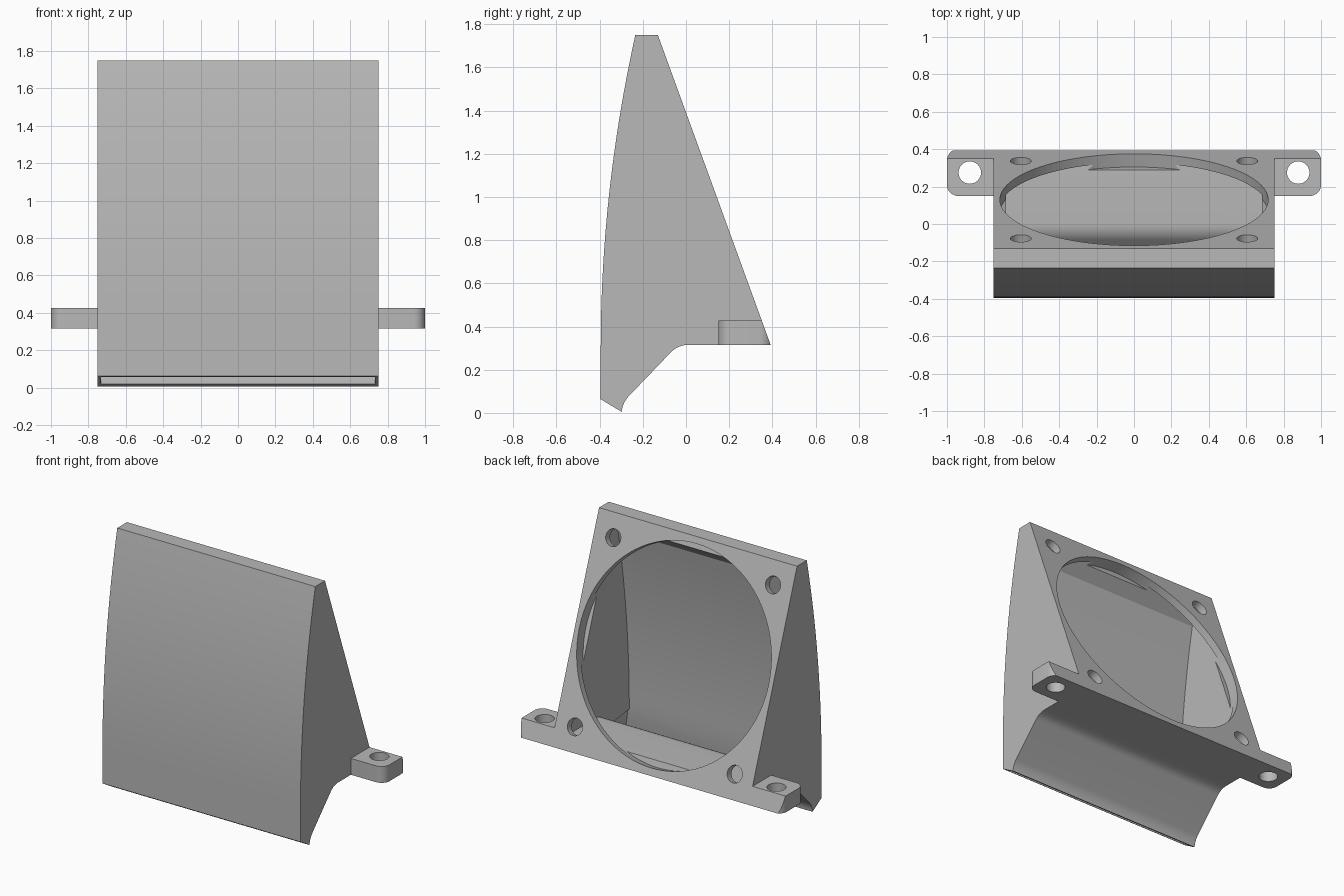
import bpy, bmesh, math
from mathutils import Matrix, Vector

if bpy.data.objects.get("Cube"):
    bpy.data.objects.remove(bpy.data.objects["Cube"])

TILT = math.radians(70)
CENTRE = Vector((0, 0.13, 1.035))      # middle of the sloping mounting face
FACE = Matrix.Translation(CENTRE) @ Matrix.Rotation(-TILT, 4, "X")
BASE = 0.315                           # underside of the mounting lugs


def back(z, depth=0):
    """Y of the sloping face at height z, or of a plane behind it."""
    return CENTRE.y - (z - CENTRE.z) / math.tan(TILT) - depth / math.sin(TILT)


def front(z):
    """Y of the gently curved front wall."""
    return -0.395 + 0.16 * (max(z - 0.3, 0) / 1.45) ** 2


def finish(name, bm):
    bmesh.ops.recalc_face_normals(bm, faces=bm.faces)
    mesh = bpy.data.meshes.new(name)
    bm.to_mesh(mesh)
    bm.free()
    obj = bpy.data.objects.new(name, mesh)
    bpy.context.collection.objects.link(obj)
    return obj


def prism(name, profile, width):
    """Extrude a (y, z) profile across x; width may depend on z."""
    bm = bmesh.new()
    sides = [[bm.verts.new((s * width(z), y, z)) for y, z in profile] for s in (-1, 1)]
    for ring in sides:
        bm.faces.new(ring)
    n = len(profile)
    for i in range(n):
        j = (i + 1) % n
        bm.faces.new((sides[0][i], sides[0][j], sides[1][j], sides[1][i]))
    return finish(name, bm)


def cylinder(name, radius, depth, matrix, segments=32):
    bm = bmesh.new()
    bmesh.ops.create_cone(bm, cap_ends=True, segments=segments, radius1=radius,
                          radius2=radius, depth=depth, matrix=matrix)
    return finish(name, bm)


def box(name, size, matrix):
    bm = bmesh.new()
    bmesh.ops.create_cube(bm, size=1, matrix=matrix @ Matrix.Diagonal((*size, 1)))
    return finish(name, bm)


def combine(target, tool, operation):
    mod = target.modifiers.new(operation.title(), "BOOLEAN")
    mod.operation, mod.object, mod.solver = operation, tool, "EXACT"
    bpy.context.view_layer.objects.active = target
    bpy.ops.object.modifier_apply(modifier=mod.name)
    bpy.data.objects.remove(tool)


def arc(cy, cz, r, start, end, steps=8):
    angles = [math.radians(start + (end - start) * i / steps) for i in range(steps + 1)]
    return [(cy + r * math.cos(a), cz + r * math.sin(a)) for a in angles]


# Outer shell: curved front, chamfered outlet and swept underside
heights = [0.3 + 1.45 * i / 16 for i in range(17)]
outer = [(-0.298, 0.005), (-0.395, 0.063)]
outer += [(front(z), z) for z in heights]
outer += [(back(1.75), 1.75), (back(1.75) + 0.1, 1.75), (back(BASE) + 0.1, BASE)]
outer += arc(0.01, BASE - 0.11, 0.11, 90, 135)
outer += arc(-0.178, -0.005, 0.12, 135, 175)
duct = prism("fan_duct", outer, lambda z: 0.75)

# Side lugs with rounded outer corners
for side in (-1, 1):
    bm = bmesh.new()
    outline = arc(0.94, 0.34, 0.06, 90, 0) + arc(0.94, 0.21, 0.06, 0, -90)
    outline += [(0.7, 0.15), (0.7, 0.4)]
    bottom = bm.faces.new([bm.verts.new((side * x, y, BASE)) for x, y in outline])
    top = bmesh.ops.extrude_face_region(bm, geom=[bottom])["geom"]
    bmesh.ops.translate(bm, vec=(0, 0, 0.112),
                        verts=[v for v in top if isinstance(v, bmesh.types.BMVert)])
    combine(duct, finish("lug", bm), "UNION")
    hole = Matrix.Translation((side * 0.878, 0.275, 0.37))
    combine(duct, cylinder("lug_hole", 0.06, 0.4, hole), "DIFFERENCE")

# Slice everything flush with the sloping mounting face
combine(duct, box("slicer", (3, 3, 1), FACE @ Matrix.Translation((0, 0, 0.5))), "DIFFERENCE")

# Hollow interior leading down to the outlet
inner = [(-0.378, 0.08)]
inner += [(front(z) + 0.03, z) for z in heights if z < 1.64]
inner += [(back(1.66, 0.05), 1.66), (back(0.376, 0.05), 0.376)]
inner += arc(0.0, 0.256, 0.12, 90, 135) + [(-0.29, 0.13), (-0.315, 0.08)]
combine(duct, prism("cavity", inner, lambda z: 0.685), "DIFFERENCE")

# Flared nozzle opening through the chamfer
nozzle = [(-0.326, -0.01), (-0.392, 0.03), (-0.378, 0.08), (-0.365, 0.3),
          (-0.15, 0.27), (-0.29, 0.13), (-0.318, 0.08)]
combine(duct, prism("nozzle", nozzle, lambda z: 0.735 - 0.17 * max(z - 0.06, 0)), "DIFFERENCE")

# Round fan opening and four screw holes
combine(duct, cylinder("fan_opening", 0.717, 0.15, FACE, 96), "DIFFERENCE")
for x in (-0.605, 0.605):
    for y in (-0.605, 0.605):
        spot = FACE @ Matrix.Translation((x, y, 0))
        combine(duct, cylinder("screw_hole", 0.056, 0.17, spot), "DIFFERENCE")

# Plain grey plastic
grey = bpy.data.materials.new("grey_plastic")
grey.use_nodes = True
colour = (0.48, 0.48, 0.48, 1)
grey.diffuse_color = colour
grey.node_tree.nodes["Principled BSDF"].inputs["Base Color"].default_value = colour
duct.data.materials.clear()
duct.data.materials.append(grey)
for face in duct.data.polygons:
    face.material_index = 0

bpy.ops.object.select_all(action="DESELECT")
duct.select_set(True)
bpy.context.view_layer.objects.active = duct
bpy.ops.object.shade_smooth_by_angle(angle=math.radians(25))
